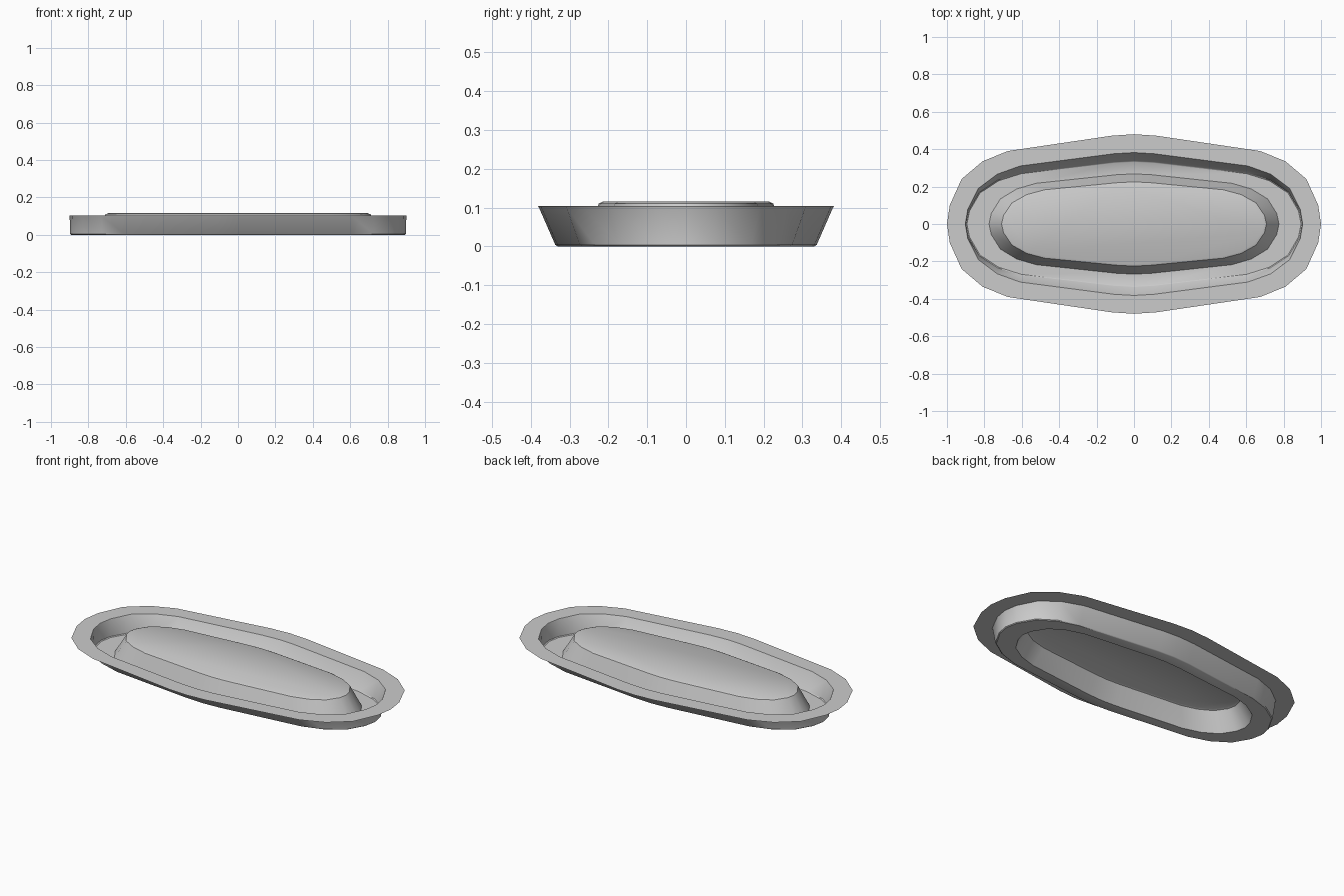
import bpy, bmesh, math

if "Cube" in bpy.data.objects:
    bpy.data.objects.remove(bpy.data.objects["Cube"])

# Quarter outline of the rim, from the +x end round to the +y middle
QUARTER = [(1.0, 0.0), (0.985, 0.1), (0.922, 0.24), (0.81, 0.335),
           (0.675, 0.39), (0.12, 0.472), (0.0, 0.48)]

# Mirror the quarter into a closed outline
half = QUARTER + [(-x, y) for x, y in QUARTER[-2::-1]]
outline = half + [(x, -y) for x, y in half[-2:0:-1]]

# Section of the pressed sheet: half length, half width, height
SECTION = [
    (1.0, 0.48, 0.104),     # outer rim edge
    (0.902, 0.382, 0.104),  # inner rim edge
    (0.900, 0.379, 0.100),  # top of outer wall
    (0.898, 0.337, 0.004),  # foot of outer wall
    (0.893, 0.331, 0.0),    # channel, outer edge
    (0.775, 0.268, 0.0),    # channel, inner edge
    (0.708, 0.225, 0.110),  # raised centre, rounded shoulder
    (0.694, 0.215, 0.115),  # raised centre, flat top
]

bm = bmesh.new()
rings = [[bm.verts.new((x * sx, y * sy / 0.48, z)) for x, y in outline]
         for sx, sy, z in SECTION]
n = len(outline)

# Bridge neighbouring rings, then close the raised centre
for a, b in zip(rings, rings[1:]):
    for i in range(n):
        j = (i + 1) % n
        bm.faces.new((a[i], a[j], b[j], b[i]))
bm.faces.new(rings[-1])
bm.normal_update()

mesh = bpy.data.meshes.new("oval_tray")
bm.to_mesh(mesh)
bm.free()
tray = bpy.data.objects.new("oval_tray", mesh)
bpy.context.collection.objects.link(tray)

# Smooth walls with crisp rim and channel edges
bpy.context.view_layer.objects.active = tray
tray.select_set(True)
bpy.ops.object.shade_smooth_by_angle(angle=math.radians(35))
